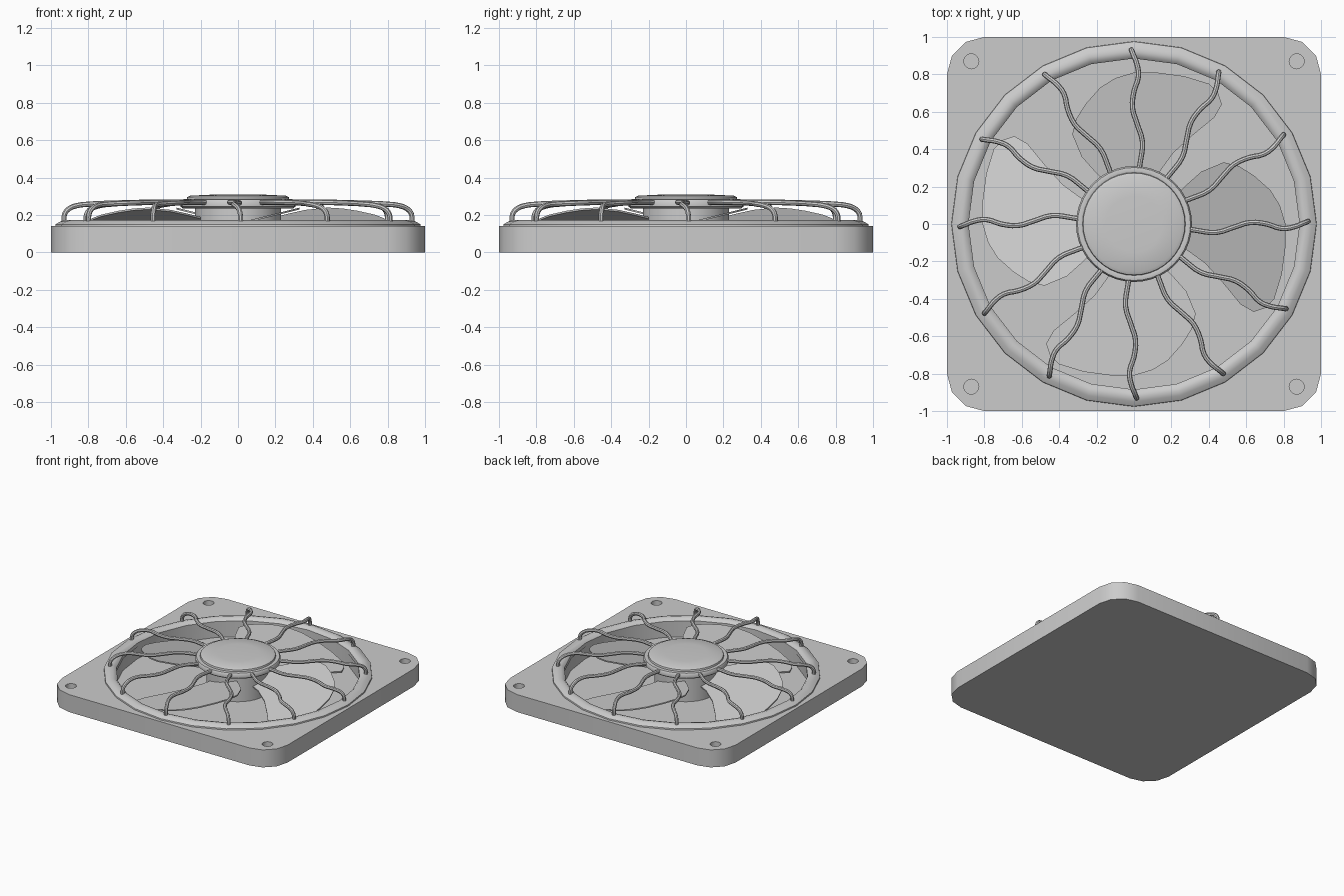
import bpy, bmesh, math
from math import sin, cos, pi, radians
from mathutils import Matrix, Vector

cube = bpy.data.objects.get("Cube")
if cube:
    bpy.data.objects.remove(cube, do_unlink=True)

grey = bpy.data.materials.new("plain_grey")
grey.use_nodes = True
GREY = (0.6, 0.6, 0.6, 1)
grey.diffuse_color = GREY
grey.node_tree.nodes["Principled BSDF"].inputs["Base Color"].default_value = GREY


def finish(bm, name, smooth=True):
    """Turn a bmesh into a named, shaded object."""
    bmesh.ops.recalc_face_normals(bm, faces=bm.faces)
    mesh = bpy.data.meshes.new(name)
    bm.to_mesh(mesh)
    bm.free()
    mesh.materials.append(grey)
    obj = bpy.data.objects.new(name, mesh)
    bpy.context.collection.objects.link(obj)
    if smooth:
        shade(obj)
    return obj


def shade(obj):
    bpy.ops.object.select_all(action='DESELECT')
    obj.select_set(True)
    bpy.context.view_layer.objects.active = obj
    bpy.ops.object.shade_smooth_by_angle(angle=radians(40))


def prism(bm, outline, z0, z1):
    """Extrude a flat outline between two heights."""
    face = bm.faces.new([bm.verts.new((x, y, z0)) for x, y in outline])
    top = bmesh.ops.extrude_face_region(bm, geom=[face])["geom"]
    moved = [v for v in top if isinstance(v, bmesh.types.BMVert)]
    bmesh.ops.translate(bm, verts=moved, vec=(0, 0, z1 - z0))


def circle(cx, cy, r, n):
    return [(cx + r * cos(2 * pi * i / n), cy + r * sin(2 * pi * i / n)) for i in range(n)]


def lathe(name, profile, steps, closed=False):
    """Spin an (r, z) profile around the z axis."""
    bm = bmesh.new()
    verts = [bm.verts.new((r, 0, z)) for r, z in profile]
    edges = [bm.edges.new(p) for p in zip(verts, verts[1:])]
    if closed:
        edges.append(bm.edges.new((verts[-1], verts[0])))
    bmesh.ops.spin(bm, geom=verts + edges, axis=(0, 0, 1), cent=(0, 0, 0),
                   angle=2 * pi, steps=steps, use_duplicate=False)
    bmesh.ops.remove_doubles(bm, verts=bm.verts, dist=0.0005)
    return finish(bm, name)


# Square frame with rounded corners
corner = 0.2
outline = []
for quarter in range(4):
    mid = radians(45 + 90 * quarter)
    cx, cy = [math.copysign(1 - corner, f(mid)) for f in (cos, sin)]
    for step in range(4):
        a = radians(90 * quarter + 30 * step)
        outline.append((cx + corner * cos(a), cy + corner * sin(a)))
bm = bmesh.new()
prism(bm, outline, 0, 0.14)
frame = finish(bm, "frame", smooth=False)

# Round well and four screw holes cut from above
bm = bmesh.new()
prism(bm, circle(0, 0, 0.89, 24), 0.02, 0.3)
for sx in (-1, 1):
    for sy in (-1, 1):
        prism(bm, circle(0.87 * sx, 0.87 * sy, 0.04, 16), 0.02, 0.3)
cutter = finish(bm, "well_cutter", smooth=False)
cutter.hide_render = True
cut = frame.modifiers.new("cut", 'BOOLEAN')
cut.operation = 'DIFFERENCE'
cut.solver = 'EXACT'
cut.object = cutter
bpy.context.view_layer.objects.active = frame
bpy.ops.object.modifier_apply(modifier="cut")
bpy.data.objects.remove(cutter, do_unlink=True)
shade(frame)

# Raised rounded lip around the well
lathe("well_lip", [(0.885, 0.12), (0.885, 0.15), (0.9, 0.165), (0.925, 0.172),
                   (0.95, 0.165), (0.975, 0.15), (0.98, 0.12)], 24, closed=True)

# Motor column and domed hub cap
lathe("motor", [(0.23, 0.02), (0.23, 0.25)], 32)
lathe("hub_cap", [(0, 0.235), (0.295, 0.235), (0.308, 0.245), (0.31, 0.27),
                  (0.302, 0.282), (0.285, 0.285), (0.275, 0.282), (0.272, 0.295),
                  (0.255, 0.303), (0.15, 0.308), (0, 0.31)], 40)

# Four pitched blades: (radial, sideways) outline from root to tip and back
blade_points = [(0.2, 0.13), (0.27, 0.2), (0.36, 0.28), (0.48, 0.33), (0.56, 0.31),
                (0.64, 0.26), (0.73, 0.18), (0.78, 0.1), (0.81, 0), (0.81, -0.12),
                (0.79, -0.27), (0.75, -0.4), (0.7, -0.45), (0.64, -0.47),
                (0.57, -0.43), (0.48, -0.32), (0.38, -0.21), (0.27, -0.13), (0.2, -0.1)]
for i in range(4):
    bm = bmesh.new()
    prism(bm, blade_points, -0.005, 0.005)
    for v in bm.verts:
        v.co.z += 0.152 + 0.25 * v.co.y
    bm.transform(Matrix.Rotation(i * pi / 2, 4, 'Z'))
    finish(bm, f"blade_{i + 1}")

# Twelve wavy guard wires, flat over the blades and bent down onto the lip
wire_points = [(0.26, -0.02, 0.265), (0.34, -0.035, 0.268), (0.44, -0.045, 0.268),
               (0.54, -0.015, 0.267), (0.62, 0.008, 0.265), (0.71, 0.0, 0.262),
               (0.79, -0.024, 0.258), (0.86, -0.014, 0.25), (0.905, 0.004, 0.232),
               (0.927, 0.012, 0.205), (0.93, 0.014, 0.16)]
for i in range(12):
    curve = bpy.data.curves.new(f"guard_wire_{i + 1}", 'CURVE')
    curve.dimensions = '3D'
    curve.bevel_depth = 0.014
    curve.bevel_resolution = 2
    curve.use_fill_caps = True
    curve.resolution_u = 3
    spline = curve.splines.new('BEZIER')
    spline.bezier_points.add(len(wire_points) - 1)
    turn = Matrix.Rotation(i * pi / 6, 3, 'Z')
    for bp, co in zip(spline.bezier_points, wire_points):
        bp.co = turn @ Vector(co)
        bp.handle_left_type = bp.handle_right_type = 'AUTO'
    curve.materials.append(grey)
    wire = bpy.data.objects.new(f"guard_wire_{i + 1}", curve)
    bpy.context.collection.objects.link(wire)
    bpy.ops.object.select_all(action='DESELECT')
    wire.select_set(True)
    bpy.context.view_layer.objects.active = wire
    bpy.ops.object.convert(target='MESH')
    shade(wire)
